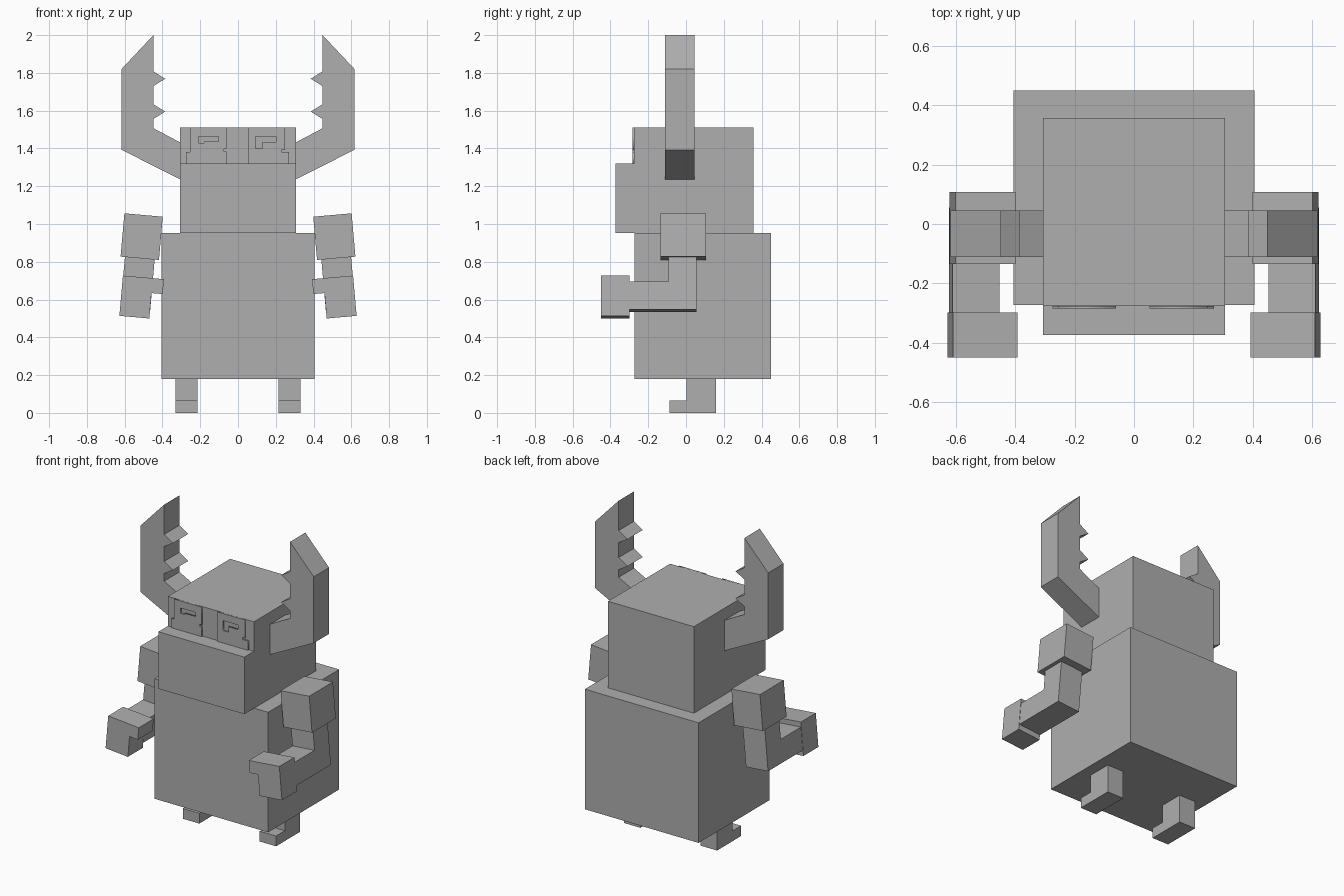
import bpy, bmesh, math
from mathutils import Matrix

cube = bpy.data.objects.get("Cube")
if cube:
    bpy.data.objects.remove(cube, do_unlink=True)

grey = bpy.data.materials.new("plain grey")
grey.use_nodes = True
GREY = (0.43, 0.43, 0.43, 1)
grey.diffuse_color = GREY
grey.node_tree.nodes["Principled BSDF"].inputs["Base Color"].default_value = GREY


def link(name, mesh):
    mesh.materials.clear()
    mesh.materials.append(grey)
    obj = bpy.data.objects.new(name, mesh)
    bpy.context.collection.objects.link(obj)
    return obj


def prism(name, points, lo, hi, axis="Y", matrix=None, side=1):
    """Extrude a profile: (x, z) along Y, or (y, z) along X; side -1 mirrors it."""
    bm = bmesh.new()

    def place(p, d):
        return (p[0], d, p[1]) if axis == "Y" else (d, p[0], p[1])

    near = bm.faces.new([bm.verts.new(place(p, lo)) for p in points])
    far = bmesh.ops.extrude_face_region(bm, geom=[near])["geom"]
    for v in far:
        if isinstance(v, bmesh.types.BMVert):
            v.co["XYZ".index(axis)] = hi
    if matrix:
        bm.transform(matrix)
    bm.transform(Matrix.Diagonal((side, 1, 1, 1)))
    bmesh.ops.recalc_face_normals(bm, faces=bm.faces)
    mesh = bpy.data.meshes.new(name)
    bm.to_mesh(mesh)
    bm.free()
    return link(name, mesh)


def rect(a, b, c, d):
    return [(a, c), (b, c), (b, d), (a, d)]


def cutout_plate(name, outlines, y, half_depth):
    """Thin upright plate; outlines inside the first one become slots."""
    curve = bpy.data.curves.new(name + "_outline", "CURVE")
    curve.dimensions = "2D"
    curve.fill_mode = "BOTH"
    curve.extrude = half_depth
    for outline in outlines:
        spline = curve.splines.new("POLY")
        spline.points.add(len(outline) - 1)
        for point, (x, z) in zip(spline.points, outline):
            point.co = (x, z, 0, 1)
        spline.use_cyclic_u = True
    helper = bpy.data.objects.new(name + "_outline", curve)
    mesh = bpy.data.meshes.new_from_object(helper)
    bpy.data.objects.remove(helper)
    mesh.transform(Matrix.Translation((0, y, 0)) @ Matrix.Rotation(math.pi / 2, 4, "X"))
    link(name, mesh)


# Body and stepped head
prism("body", rect(-0.405, 0.405, 0.18, 0.953), -0.272, 0.45)
prism("head", [(-0.373, 0.953), (0.357, 0.953), (0.357, 1.51),
               (-0.275, 1.51), (-0.275, 1.32), (-0.373, 1.32)], -0.306, 0.306, "X")

# Eye plates with slots
cutout_plate("right_eye_plate", [
    [(-0.275, 1.32), (-0.06, 1.32), (-0.06, 1.385), (-0.075, 1.385), (-0.075, 1.396),
     (-0.06, 1.396), (-0.06, 1.51), (-0.255, 1.51), (-0.255, 1.38), (-0.275, 1.38)],
    [(-0.21, 1.43), (-0.18, 1.43), (-0.18, 1.438), (-0.103, 1.438),
     (-0.103, 1.464), (-0.21, 1.464)]], -0.28, 0.0045)
cutout_plate("left_eye_plate", [
    [(0.053, 1.32), (0.27, 1.32), (0.27, 1.38), (0.23, 1.38), (0.23, 1.392),
     (0.248, 1.392), (0.248, 1.51), (0.053, 1.51)],
    [(0.093, 1.40), (0.13, 1.40), (0.13, 1.435), (0.2, 1.435),
     (0.2, 1.464), (0.093, 1.464)]], -0.28, 0.0045)

# Paired parts
horn = [(0.306, 1.236), (0.617, 1.393), (0.617, 1.82), (0.448, 2.0)]
for top in (1.808, 1.634):
    horn += [(0.448, top), (0.385, top - 0.039), (0.448, top - 0.078)]
horn += [(0.448, 1.507), (0.306, 1.432)]
leg = [(-0.087, 0), (0.158, 0), (0.158, 0.18), (0.002, 0.18), (0.002, 0.066), (-0.087, 0.066)]
forearm = [(-0.3, -0.393), (0.055, -0.393), (0.055, -0.11), (-0.093, -0.11),
           (-0.093, -0.246), (-0.3, -0.246)]
hand = [(-0.078, -0.428), (0.081, -0.428), (0.081, -0.214), (-0.137, -0.214),
        (-0.137, -0.293), (-0.078, -0.293)]
tilt = Matrix.Translation((0.51, 0, 0.933)) @ Matrix.Rotation(math.radians(-5), 4, "Y")

for side, word in ((1, "left"), (-1, "right")):
    prism(word + "_horn", horn, -0.111, 0.045, side=side)
    prism(word + "_leg", leg, 0.215, 0.332, "X", side=side)
    prism(word + "_upper_arm", rect(-0.102, 0.102, -0.115, 0.115), -0.135, 0.107,
          matrix=tilt, side=side)
    prism(word + "_forearm", forearm, -0.079, 0.079, "X", matrix=tilt, side=side)
    prism(word + "_hand", hand, -0.45, -0.298, matrix=tilt, side=side)
